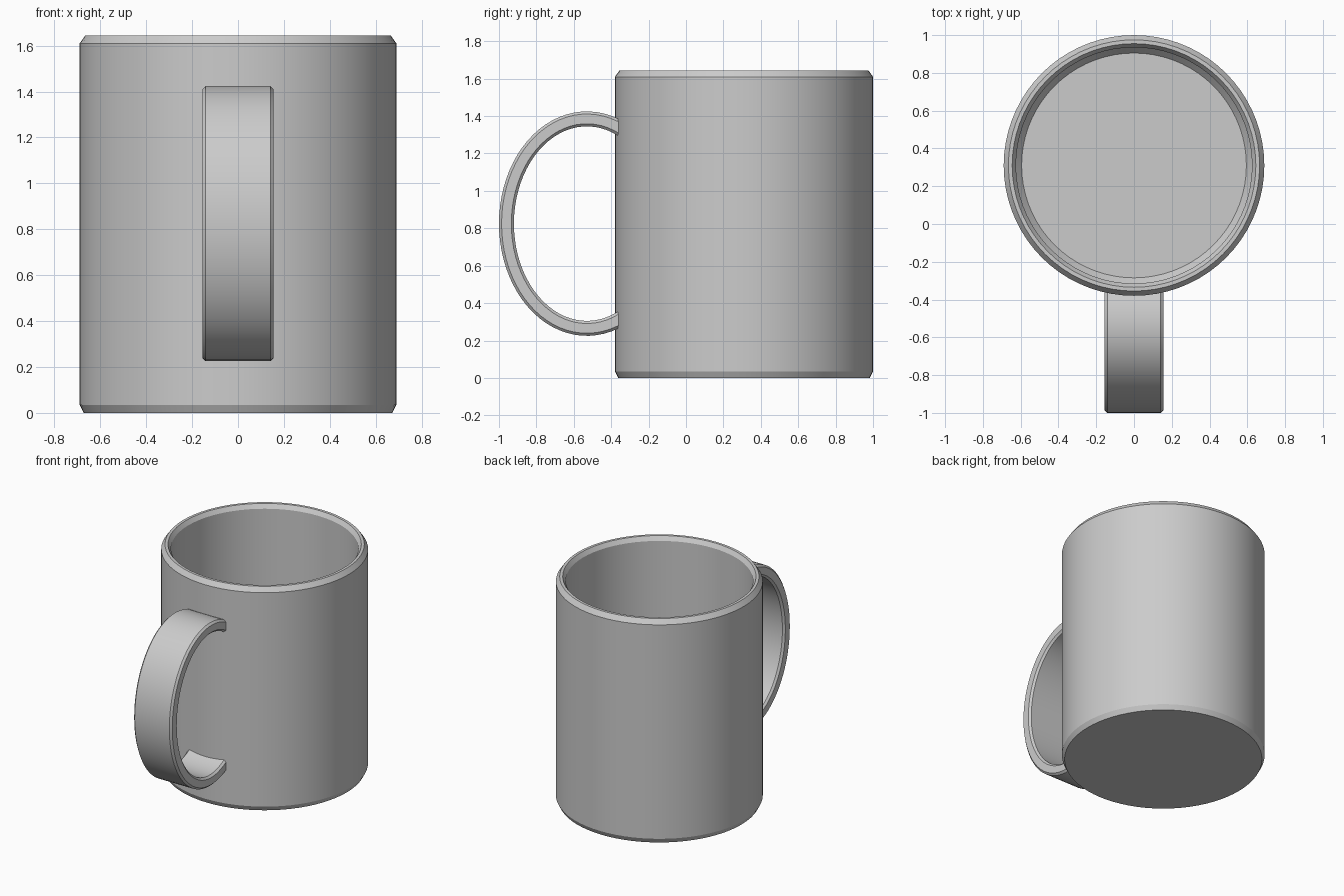
import bpy
import bmesh
from math import sin, cos, tau, pi, acos
from mathutils import Vector

cube = bpy.data.objects.get("Cube")
if cube:
    bpy.data.objects.remove(cube, do_unlink=True)

CUP_Y = 0.31          # centre of the cup
CUP_R = 0.69
HEIGHT = 1.645

grey = bpy.data.materials.new("glazed_grey")
grey.use_nodes = True
colour = (0.6, 0.6, 0.6, 1)
grey.diffuse_color = colour
grey.node_tree.nodes["Principled BSDF"].inputs["Base Color"].default_value = colour


def finish(name, bm, angle):
    """Turn a bmesh into a smooth-shaded object with sharp edges kept."""
    bmesh.ops.recalc_face_normals(bm, faces=bm.faces)
    mesh = bpy.data.meshes.new(name)
    bm.to_mesh(mesh)
    bm.free()
    mesh.materials.append(grey)
    obj = bpy.data.objects.new(name, mesh)
    bpy.context.collection.objects.link(obj)
    bpy.ops.object.select_all(action="DESELECT")
    obj.select_set(True)
    bpy.context.view_layer.objects.active = obj
    bpy.ops.object.shade_smooth_by_angle(angle=angle)
    return obj


def bridge(bm, a, b):
    """Join two closed rings of vertices with quads."""
    n = len(a)
    for i in range(n):
        j = (i + 1) % n
        bm.faces.new((a[i], a[j], b[j], b[i]))


def loft(rings):
    """Skin a list of point rings and cap both ends."""
    bm = bmesh.new()
    loops = [[bm.verts.new(p) for p in ring] for ring in rings]
    for a, b in zip(loops, loops[1:]):
        bridge(bm, a, b)
    bm.faces.new(loops[0])
    bm.faces.new(loops[-1])
    return bm


# Cup: chamfered foot, straight wall, bevelled rim, hollow inside
profile = [(0.672, 0), (CUP_R, 0.035), (CUP_R, 1.61), (0.665, HEIGHT),
           (0.645, HEIGHT), (0.625, 1.615), (0.625, 0.1), (0.595, 0.065)]
SIDES = 72
cup_rings = [[(r * cos(tau * i / SIDES), CUP_Y + r * sin(tau * i / SIDES), z)
              for i in range(SIDES)] for r, z in profile]
finish("mug_body", loft(cup_rings), pi / 7)

# Handle: a flat strap swept round an open ellipse, ends set into the wall
MID = Vector((0, -0.53, 0.825))
RY, RZ = 0.43, 0.56
HALF_W, HALF_T, BEVEL = 0.155, 0.04, 0.014
STEPS = 48
section = [(HALF_W, HALF_T - BEVEL), (HALF_W - BEVEL, HALF_T)]
section += [(-x, t) for x, t in reversed(section)]
section += [(-x, -t) for x, t in section]
start = acos((-0.345 - MID.y) / RY)
handle_rings = []
for i in range(STEPS + 1):
    a = start + (tau - 2 * start) * i / STEPS
    point = MID + Vector((0, RY * cos(a), RZ * sin(a)))
    normal = Vector((0, RZ * cos(a), RY * sin(a))).normalized()
    handle_rings.append([point + normal * t + Vector((x, 0, 0)) for x, t in section])
finish("handle", loft(handle_rings), pi / 7)
